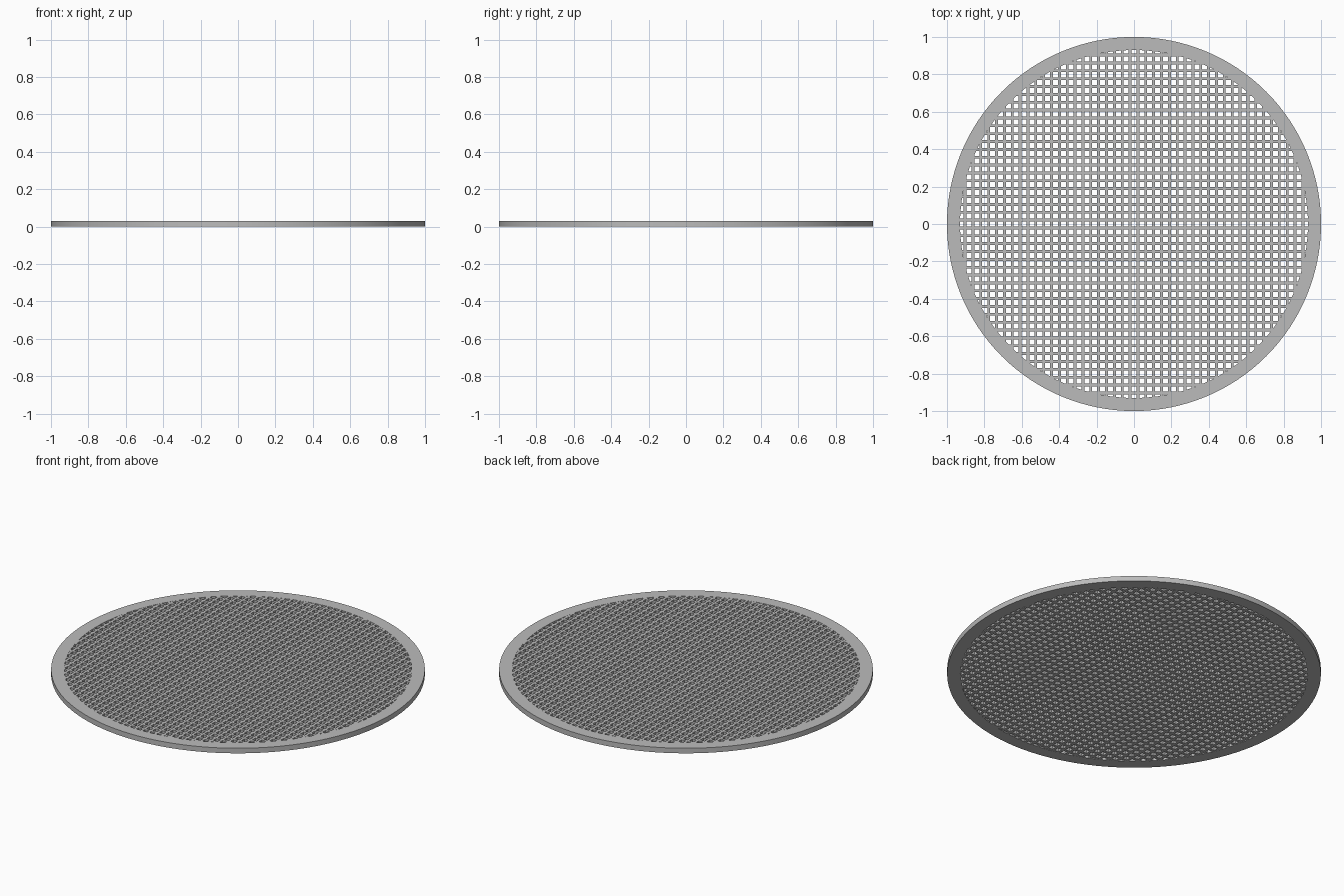
import bpy, bmesh, math

if "Cube" in bpy.data.objects:
    bpy.data.objects.remove(bpy.data.objects["Cube"], do_unlink=True)

OUTER, INNER, HEIGHT = 1.0, 0.93, 0.03
PITCH, BAR = 0.042, 0.015
SEGMENTS = 128

grey = bpy.data.materials.new("light_grey_metal")
grey.use_nodes = True
color = (0.5, 0.5, 0.5, 1)
grey.diffuse_color = color
grey.node_tree.nodes["Principled BSDF"].inputs["Base Color"].default_value = color


def finish(bm, name):
    bmesh.ops.recalc_face_normals(bm, faces=bm.faces)
    mesh = bpy.data.meshes.new(name)
    bm.to_mesh(mesh)
    bm.free()
    mesh.materials.append(grey)
    obj = bpy.data.objects.new(name, mesh)
    bpy.context.collection.objects.link(obj)
    return obj


# Outer rim: a rectangular profile swept around the z axis
bm = bmesh.new()
profile = [(INNER, 0), (OUTER, 0), (OUTER, HEIGHT), (INNER, HEIGHT)]
verts = [bm.verts.new((r, 0, z)) for r, z in profile]
edges = [bm.edges.new((verts[i], verts[(i + 1) % 4])) for i in range(4)]
bmesh.ops.spin(bm, geom=verts + edges, cent=(0, 0, 0), axis=(0, 0, 1),
               angle=math.tau, steps=SEGMENTS, use_merge=True)
bmesh.ops.remove_doubles(bm, verts=bm.verts, dist=1e-5)
rim = finish(bm, "rim")
bpy.context.view_layer.objects.active = rim
rim.select_set(True)
bpy.ops.object.shade_smooth_by_angle(angle=math.radians(30))

# Square lattice: alternating hole and bar strips, a hole in the middle,
# with the outermost cells tucked inside the rim
GAP = 0.0005
half_hole = (PITCH - BAR) / 2
count = math.ceil(INNER / PITCH) + 1
lines = []
for i in range(-count, count + 1):
    lines += [i * PITCH - half_hole, i * PITCH + half_hole]

bm = bmesh.new()
points = {}


def corner(i, j):
    if (i, j) not in points:
        points[i, j] = bm.verts.new((lines[i], lines[j], GAP))
    return points[i, j]


for i in range(len(lines) - 1):
    for j in range(len(lines) - 1):
        is_hole = i % 2 == 0 and j % 2 == 0
        middle = math.hypot(lines[i] + lines[i + 1], lines[j] + lines[j + 1]) / 2
        if not is_hole and middle < (INNER + OUTER) / 2:
            bm.faces.new((corner(i, j), corner(i + 1, j),
                          corner(i + 1, j + 1), corner(i, j + 1)))

# Give the lattice its thickness
bottom = list(bm.faces)
raised = bmesh.ops.extrude_face_region(bm, geom=bottom, use_keep_orig=True)["geom"]
bmesh.ops.translate(bm, vec=(0, 0, HEIGHT - 2 * GAP),
                    verts=[v for v in raised if isinstance(v, bmesh.types.BMVert)])
finish(bm, "mesh_screen")
